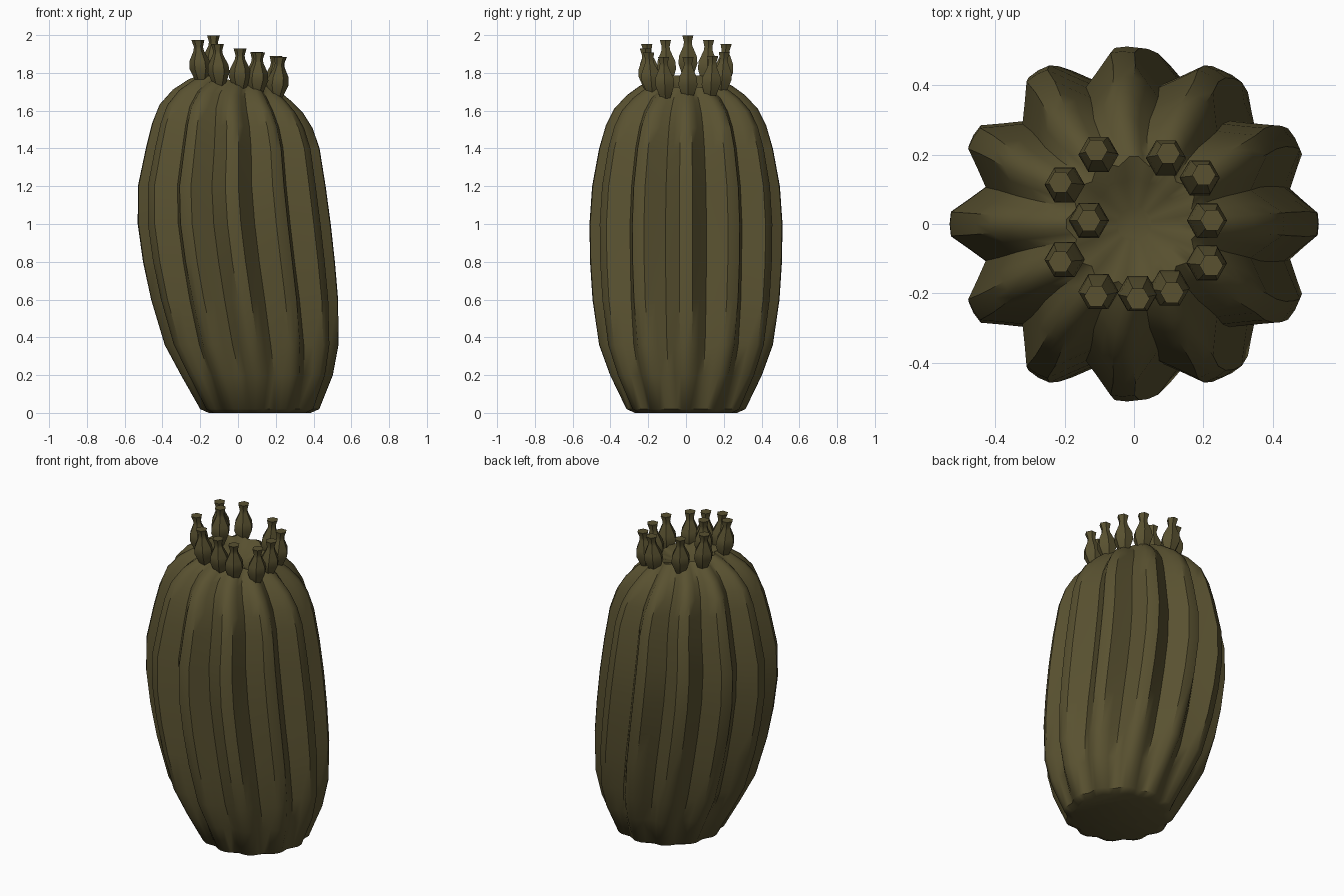
import bpy, bmesh, math
from mathutils import Vector

if "Cube" in bpy.data.objects:
    bpy.data.objects.remove(bpy.data.objects["Cube"])

olive = bpy.data.materials.new("dark olive green")
olive.diffuse_color = (0.10, 0.083, 0.030, 1)
olive.use_nodes = True
olive.node_tree.nodes["Principled BSDF"].inputs["Base Color"].default_value = olive.diffuse_color


def loft(name, rings, angle):
    """Skin a list of equal-length rings, cap both ends."""
    bm = bmesh.new()
    rows = [[bm.verts.new(p) for p in r] for r in rings]
    n = len(rows[0])
    for a, b in zip(rows, rows[1:]):
        for i in range(n):
            j = (i + 1) % n
            bm.faces.new((a[i], a[j], b[j], b[i]))
    bm.faces.new(rows[0][::-1])
    bm.faces.new(rows[-1])
    bmesh.ops.recalc_face_normals(bm, faces=bm.faces)
    me = bpy.data.meshes.new(name)
    bm.to_mesh(me)
    bm.free()
    me.materials.append(olive)
    ob = bpy.data.objects.new(name, me)
    bpy.context.collection.objects.link(ob)
    bpy.ops.object.select_all(action='DESELECT')
    ob.select_set(True)
    bpy.context.view_layer.objects.active = ob
    bpy.ops.object.shade_smooth_by_angle(angle=math.radians(angle))
    return ob


# Ribbed leaning body: (z, centre x, ridge radius, valley ratio, tilt)
profile = [
    (0.00, 0.115, 0.27, 0.95, 0), (0.02, 0.115, 0.315, 0.93, 0),
    (0.20, 0.100, 0.402, 0.88, 0), (0.36, 0.072, 0.460, 0.85, 0),
    (0.60, 0.035, 0.495, 0.83, 0), (0.80, 0.005, 0.508, 0.82, 0),
    (1.00, -0.020, 0.511, 0.82, 0), (1.20, -0.033, 0.497, 0.82, 0),
    (1.40, -0.028, 0.460, 0.82, 0), (1.52, -0.030, 0.425, 0.82, 0.03),
    (1.61, -0.035, 0.380, 0.82, 0.06), (1.68, -0.030, 0.315, 0.83, 0.10),
    (1.73, -0.015, 0.245, 0.85, 0.15), (1.755, 0.0, 0.195, 0.88, 0.18),
    (1.735, 0.0, 0.13, 0.94, 0.18), (1.70, 0.0, 0.05, 1.0, 0.15),
]
# One rib's cross-section: (angle in degrees, height of ridge 0..1)
rib = [(-15, 0), (-9, 0.45), (-4, 0.97), (0, 1.0), (4, 0.97), (9, 0.45)]
rings = []
for z, cx, r, valley, tilt in profile:
    ring = []
    for k in range(12):
        for da, h in rib:
            a = math.radians(30 * k + da)
            rr = r * (valley + (1 - valley) * h)
            x = rr * math.cos(a)
            ring.append((cx + x, rr * math.sin(a), z - tilt * x))
    rings.append(ring)
loft("cactus_body", rings, 45)

# Crown of buds: base positions (x, y)
spots = [(-0.10, 0.195), (0.09, 0.185), (0.185, 0.13), (0.205, 0.01),
         (0.205, -0.11), (0.10, -0.18), (0.01, -0.195), (-0.10, -0.19),
         (-0.195, -0.10), (-0.13, 0.01), (-0.195, 0.11)]
# Bud outline: (height, radius)
bud = [(-0.03, 0.025), (0.0, 0.038), (0.05, 0.058), (0.09, 0.054),
       (0.145, 0.027), (0.165, 0.024), (0.20, 0.034)]
for i, (x, y) in enumerate(spots):
    top = 1.93 - 0.22 * x + (0.04 if i == 9 else 0)
    lean = Vector((x, y)).normalized() * (0.0 if i == 9 else 0.10)
    rings = []
    for h, r in bud:
        rings.append([(x + lean.x * h + r * math.cos(math.radians(60 * s)),
                       y + lean.y * h + r * math.sin(math.radians(60 * s)),
                       top - 0.20 + h) for s in range(6)])
    loft(f"bud_{i + 1}", rings, 50)
